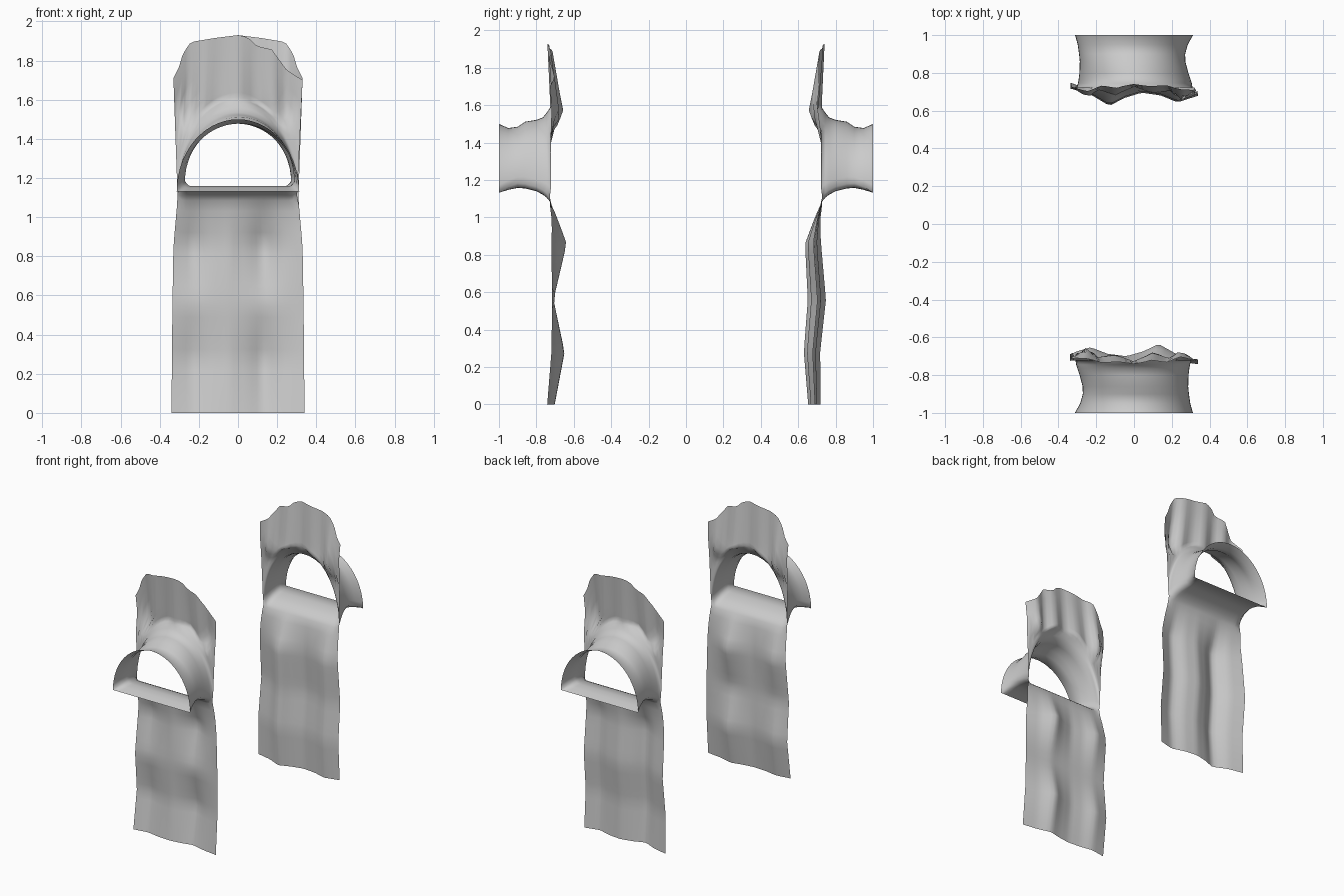
import bpy, bmesh, math

cube = bpy.data.objects.get("Cube")
if cube:
    bpy.data.objects.remove(cube)

cloth = bpy.data.materials.new("grey_cloth")
cloth.use_nodes = True
GREY = (0.6, 0.6, 0.6, 1)
cloth.diffuse_color = GREY
cloth.node_tree.nodes["Principled BSDF"].inputs["Base Color"].default_value = GREY

COLS = 28


def lerp(points, x):
    """Piecewise linear curve through (position, value) points."""
    if x <= points[0][0]:
        return points[0][1]
    for (a, va), (b, vb) in zip(points, points[1:]):
        if x <= b:
            return va + (vb - va) * (x - a) / (b - a)
    return points[-1][1]


# Outline of the ragged top edge, and depth of the folds across the width
RIM = [(-.33, 1.71), (-.3, 1.77), (-.28, 1.84), (-.24, 1.895), (-.12, 1.915), (0, 1.93),
       (.05, 1.92), (.1, 1.87), (.17, 1.86), (.25, 1.75), (.33, 1.7)]
UPPER_FOLD = [(-.33, .035), (-.24, .08), (-.17, .025), (-.08, .045), (0, .01),
              (.09, .055), (.17, .02), (.24, .06), (.33, .015)]
# How strongly the upper folds show at each height
UPPER_STRENGTH = [(1.46, 0), (1.51, .7), (1.56, 1), (1.93, .3)]
LOWER_FOLD = [(-.34, .42), (-.23, .8), (-.14, .4), (-.04, .25), (.05, .55), (.13, 1),
              (.23, .35), (.34, 0)]
HALF_WIDTH = [(0, .34), (.55, .335), (.85, .33), (1.1, .308)]

# Sleeve sections along its length: y, left side, right side, floor, crown
SLEEVE = [(-.728, -.309, .302, 1.085, 1.585), (-.745, -.306, .297, 1.106, 1.56),
          (-.765, -.3, .293, 1.122, 1.535), (-.8, -.288, .289, 1.14, 1.522),
          (-.86, -.272, .287, 1.155, 1.512), (-.9, -.271, .291, 1.158, 1.485),
          (-.95, -.285, .298, 1.148, 1.478), (-1.0, -.313, .312, 1.132, 1.5)]


def corner_lift(y):
    """Rounding of the sleeve corners, fading to sharp at the open end."""
    return .025 * min(1, (1 + y) / .08)


def arch(section, i):
    y, left, right, floor, crown = section
    a = math.pi * i / COLS
    x = (left + right) / 2 - (right - left) / 2 * math.cos(a)
    spring = floor + corner_lift(y)
    return x, y, spring + (crown - spring) * math.sin(a)


def floor_point(section, i):
    y, left, right, floor, crown = section
    t = i / COLS
    end = max(0, abs(2 * t - 1) - .92) / .08
    return left + (right - left) * t, y, floor + corner_lift(y) * end


def upper_point(i, s):
    """Loft from the sleeve arch to the ragged top edge."""
    ax, ay, az = arch(SLEEVE[0], i)
    u = 2 * i / COLS - 1
    tx = .33 * (.5 * u - .5 * math.cos(math.pi * i / COLS))
    x, z = ax + (tx - ax) * s, az + (lerp(RIM, tx) - az) * s
    depth = lerp(UPPER_FOLD, tx) * lerp(UPPER_STRENGTH, z)
    base = lerp([(1.15, -.722), (1.5, -.724), (1.6, -.735), (1.93, -.744)], z)
    blend = min(1, s / .08)
    return x, ay + (base + depth - ay) * blend, z


def lower_point(i, s, outer, inner):
    """Hanging sheet below the sleeve floor, folded between two side profiles."""
    u = 2 * i / COLS - 1
    fx, fy, fz = floor_point(SLEEVE[0], i)
    if s == 0:
        return fx, fy, fz
    z = fz * (1 - s)
    x = lerp(HALF_WIDTH, z) * u
    low = lerp(outer, z)
    return x, low + (lerp(inner, z) - low) * lerp(LOWER_FOLD, x), z


def add_grid(bm, rows):
    verts = [[bm.verts.new(p) for p in row] for row in rows]
    for r0, r1 in zip(verts, verts[1:]):
        for k in range(len(r0) - 1):
            bm.faces.new((r0[k], r0[k + 1], r1[k + 1], r1[k]))


def make_panel(name, side, outer, inner):
    bm = bmesh.new()
    span = range(COLS + 1)
    # Upper drape, lower drape, then the arched sleeve and its floor
    add_grid(bm, [[upper_point(i, s) for i in span]
                  for s in (0, .04, .08, .15, .25, .4, .6, .8, 1)])
    add_grid(bm, [[lower_point(i, s / 20, outer, inner) for i in span]
                  for s in range(21)])
    add_grid(bm, [[arch(sec, i) for i in span] for sec in SLEEVE])
    add_grid(bm, [[floor_point(sec, i) for i in span] for sec in SLEEVE])
    bmesh.ops.remove_doubles(bm, verts=bm.verts, dist=.0005)
    for v in bm.verts:
        v.co.x *= side
        v.co.y *= side
    bmesh.ops.recalc_face_normals(bm, faces=bm.faces)
    mesh = bpy.data.meshes.new(name)
    bm.to_mesh(mesh)
    bm.free()
    mesh.materials.append(cloth)
    obj = bpy.data.objects.new(name, mesh)
    bpy.context.collection.objects.link(obj)
    bpy.ops.object.select_all(action='DESELECT')
    obj.select_set(True)
    bpy.context.view_layer.objects.active = obj
    bpy.ops.object.shade_smooth_by_angle(angle=math.radians(85))


# Two panels face away from each other
make_panel("front_sleeve_panel", 1,
           [(0, -.742), (.28, -.72), (.56, -.716), (.86, -.722), (.98, -.72), (1.08, -.73)],
           [(0, -.7), (.28, -.645), (.56, -.708), (.86, -.632), (1.08, -.722)])
make_panel("back_sleeve_panel", -1,
           [(0, -.72), (.28, -.718), (.56, -.75), (.86, -.725), (.98, -.72), (1.08, -.73)],
           [(0, -.65), (.28, -.625), (.56, -.645), (.86, -.63), (1.08, -.722)])
